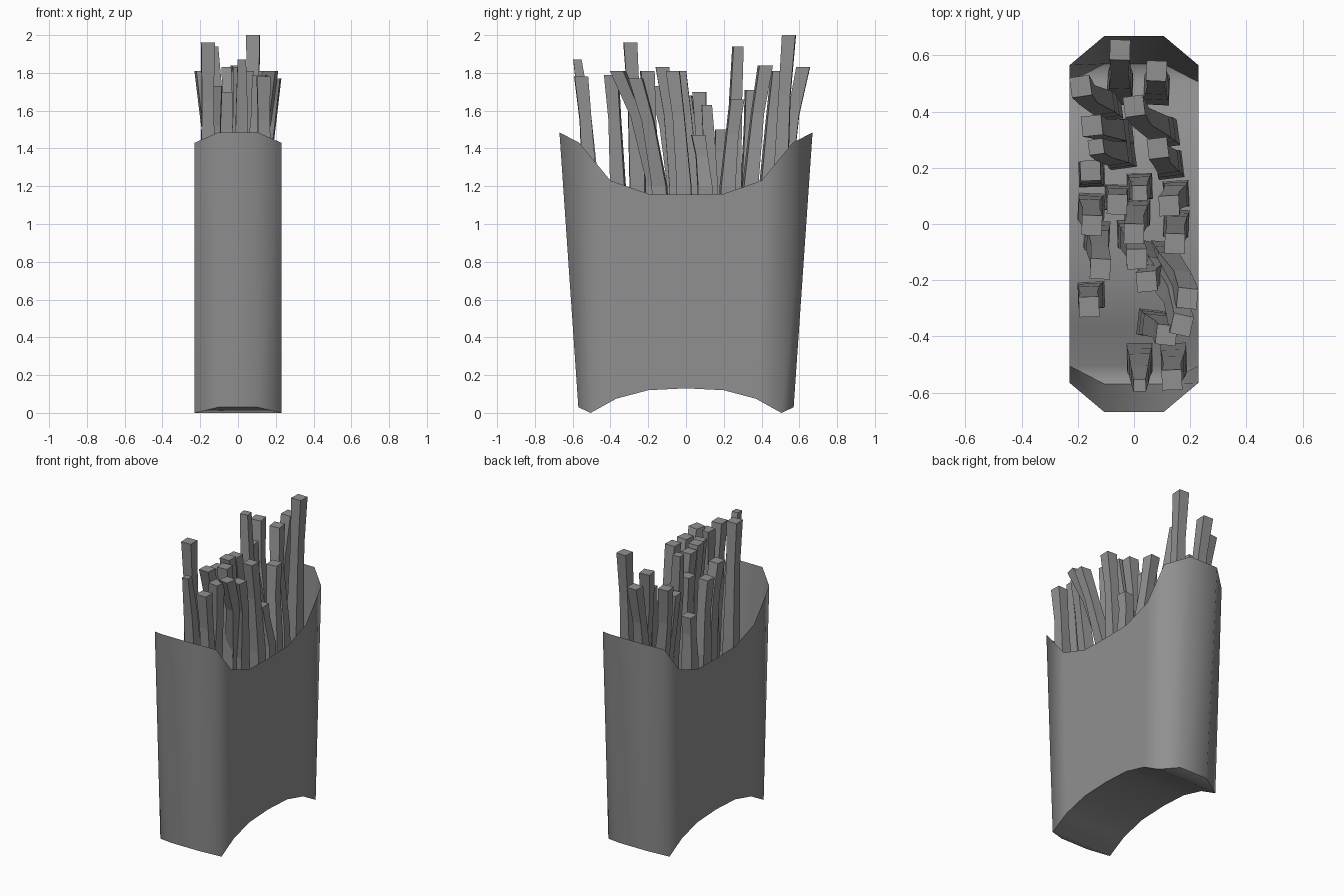
import bpy, bmesh, random
from math import sin, cos, pi, radians
from mathutils import Vector

if "Cube" in bpy.data.objects:
    bpy.data.objects.remove(bpy.data.objects["Cube"])

random.seed(4)
grey = bpy.data.materials.new("dark_grey")
grey.diffuse_color = (.28, .28, .28, 1)
grey.use_nodes = True
grey.node_tree.nodes["Principled BSDF"].inputs["Base Color"].default_value = grey.diffuse_color


def finish(bm, name):
    bmesh.ops.recalc_face_normals(bm, faces=bm.faces)
    mesh = bpy.data.meshes.new(name)
    bm.to_mesh(mesh)
    bm.free()
    mesh.materials.append(grey)
    obj = bpy.data.objects.new(name, mesh)
    bpy.context.collection.objects.link(obj)
    return obj


# Carton: one quarter of the wall as columns (x, y bottom, z bottom, y top, z top)
QUARTER = [(.105, .57, .03, .67, 1.485), (.23, .505, 0, .565, 1.43),
           (.23, .37, .075, .40, 1.23), (.23, .20, .12, .20, 1.16),
           (.23, 0, .13, 0, 1.155)]
right = [(x, -yb, zb, -yt, zt) for x, yb, zb, yt, zt in QUARTER] + QUARTER[-2::-1]
ring = right + [(-x, yb, zb, yt, zt) for x, yb, zb, yt, zt in reversed(right)]

bm = bmesh.new()
bottom = [bm.verts.new((x, yb, zb)) for x, yb, zb, yt, zt in ring]
top = [bm.verts.new((x, yt, zt)) for x, yb, zb, yt, zt in ring]
n = len(ring)
for i in range(n):
    j = (i + 1) % n
    bm.faces.new((bottom[i], bottom[j], top[j], top[i]))
# Arched floor strip
for i in range(n // 2 - 1):
    bm.faces.new((bottom[i], bottom[n - 1 - i], bottom[n - 2 - i], bottom[i + 1]))
carton = finish(bm, "carton")
bpy.context.view_layer.objects.active = carton
carton.select_set(True)
bpy.ops.object.shade_smooth_by_angle(angle=radians(60))
carton.select_set(False)

# Fries: tip x, y, z and the x, y where each one passes the carton rim
FRIES = [
    (-.05, .62, 1.83, -.05, .52), (.08, .545, 2.0, .08, .50),
    (-.19, .49, 1.81, -.11, .43), (0, .42, 1.84, .09, .34),
    (-.15, .35, 1.71, -.07, .33), (-.135, .275, 1.94, -.06, .25),
    (.085, .27, 1.66, .12, .22), (-.155, .19, 1.50, -.155, .18),
    (.02, .11, 1.63, .02, .13), (-.06, .07, 1.70, -.06, .09),
    (.125, .065, 1.47, .15, .10), (-.15, -.005, 1.68, -.16, .05),
    (0, -.035, 1.81, .01, .03), (.145, -.07, 1.81, .15, -.01),
    (-.12, -.16, 1.73, -.13, -.06), (.01, -.125, 1.83, -.01, -.05),
    (.045, -.205, 1.81, .07, -.18), (.19, -.265, 1.77, .12, -.14),
    (-.16, -.295, 1.96, -.16, -.26), (.17, -.36, 1.81, .08, -.16),
    (.115, -.395, 1.79, .07, -.36), (.02, -.575, 1.87, .02, -.50),
    (.135, -.555, 1.78, .14, -.51),
]
THIN = {5: .027, 8: .027, 21: .022}


def clamp(v, limit):
    return max(-limit, min(limit, v))


def fry(index, x, y, z, rx, ry):
    tip, rim = Vector((x, y, z)), Vector((rx, ry, 1.2))
    knee = rim.lerp(tip, .6)
    knee.x += (x - rx) * .1
    knee.y += (y - ry) * -.12
    base = Vector((clamp(rx + (rx - x) * .25, .15), clamp(ry + (ry - y) * .25, .47), .2))
    middle = base.lerp(rim, .55)
    half = THIN.get(index, .036)
    turn = pi / 4 + random.uniform(-.06, .06) - (x - rx) * 2
    bm = bmesh.new()
    rings = []
    for p, h in ((base, .046), (middle, .044), (rim, .038), (knee, .031), (tip, half)):
        r = h * 2 ** .5
        rings.append([bm.verts.new((p.x + r * cos(turn + k * pi / 2),
                                    p.y + r * sin(turn + k * pi / 2), p.z))
                      for k in range(4)])
    for a, b in zip(rings, rings[1:]):
        for k in range(4):
            m = (k + 1) % 4
            bm.faces.new((a[k], a[m], b[m], b[k]))
    bm.faces.new(rings[0])
    bm.faces.new(rings[-1])
    return finish(bm, f"fry_{index + 1:02d}")


for i, spec in enumerate(FRIES):
    fry(i, *spec)
